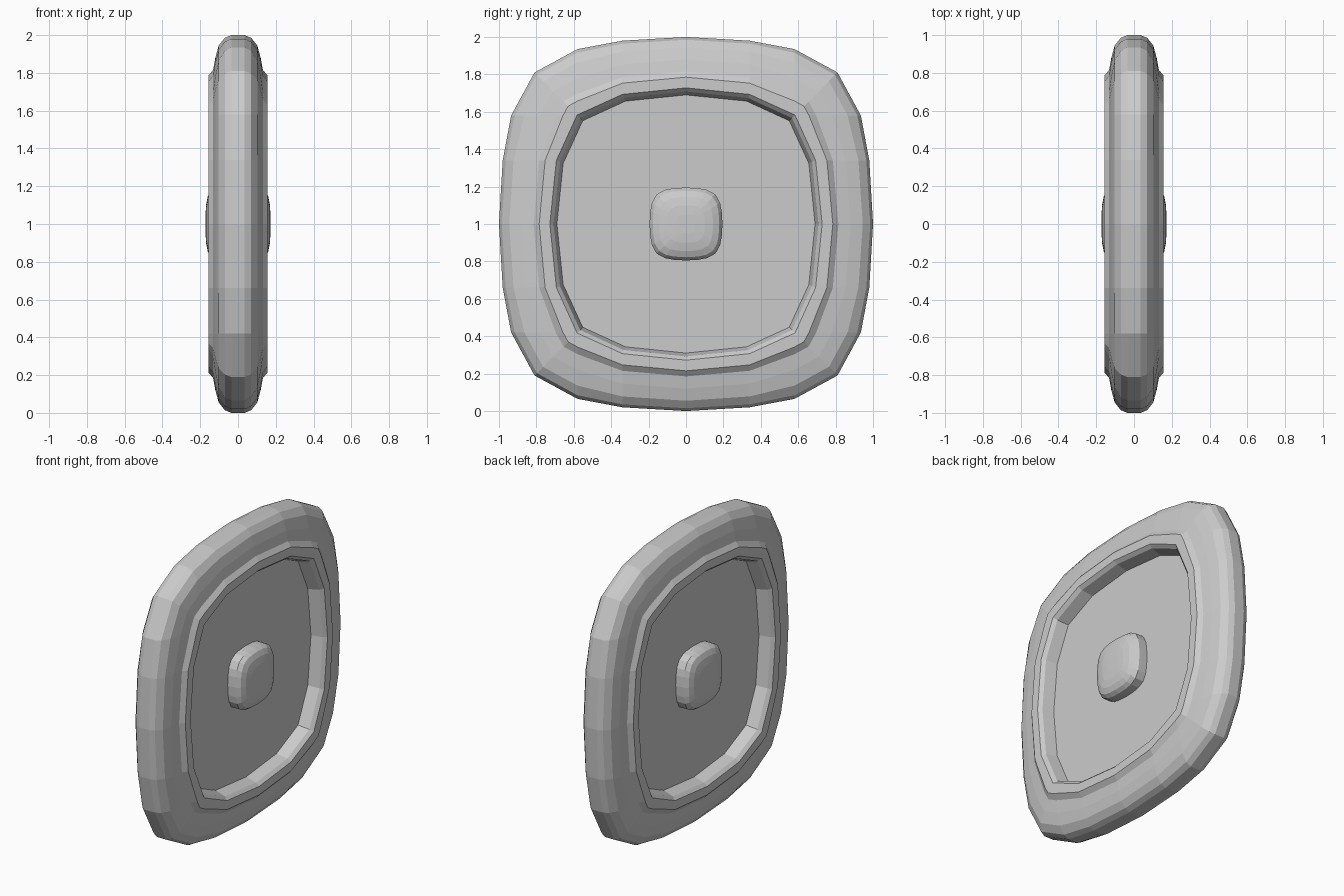
import bpy, bmesh

if "Cube" in bpy.data.objects:
    bpy.data.objects.remove(bpy.data.objects["Cube"])

grey = bpy.data.materials.new("plain_grey")
grey.diffuse_color = (0.6, 0.6, 0.6, 1)
grey.use_nodes = True
grey.node_tree.nodes["Principled BSDF"].inputs["Base Color"].default_value = grey.diffuse_color


def lerp(a, b, t):
    return a + (b - a) * t


def outline(r):
    """Rounded-square outline: 24 sides at the rim, fading to 16 sides inside."""
    t = max(0.0, (r - 0.725) / 0.275)
    s = min(1.0, r / 0.725)
    k = lerp(0.58, 0.81, t) * s
    half = [(r, 0), (lerp(0.69, 0.98, t) * s, 0.34 * s),
            (lerp(0.58, 0.935, t) * s, 0.58 * s), (k, k)]
    quad = half + [(b, a) for a, b in half[2:0:-1]]
    pts = []
    for _ in range(4):
        pts += quad
        quad = [(-b, a) for a, b in quad]
    return pts


def loft(name, rings):
    """Bridge (x, outline) rings and cap both ends."""
    bm = bmesh.new()
    loops = [[bm.verts.new((x, y, z + 1)) for y, z in pts] for x, pts in rings]
    for a, b in zip(loops, loops[1:]):
        for i in range(len(a)):
            j = (i + 1) % len(a)
            bm.faces.new((a[i], a[j], b[j], b[i]))
    bm.faces.new(loops[0])
    bm.faces.new(loops[-1])
    bmesh.ops.remove_doubles(bm, verts=bm.verts, dist=0.0005)
    bmesh.ops.recalc_face_normals(bm, faces=bm.faces)
    me = bpy.data.meshes.new(name)
    bm.to_mesh(me)
    bm.free()
    me.materials.append(grey)
    ob = bpy.data.objects.new(name, me)
    bpy.context.collection.objects.link(ob)
    return ob


# Dished body with a raised inner lip: (half thickness, radius), floor to rim
side = [(0.06, 0.69), (0.135, 0.708), (0.157, 0.728), (0.157, 0.785),
        (0.132, 0.815), (0.12, 0.88), (0.102, 0.945), (0.07, 0.985), (0.035, 1.0)]
profile = side + [(-x, r) for x, r in reversed(side)]
loft("dished_body", [(x, outline(r)) for x, r in profile])

# Domed hub through the middle, showing on both sides
dome = [(0.12, 0.195), (0.145, 0.178), (0.16, 0.145), (0.169, 0.1), (0.172, 0.05)]
hub = [(-x, r) for x, r in reversed(dome)] + dome
loft("centre_hub", [(x, [(y * r, z * r) for y, z in outline(1.0)]) for x, r in hub])
